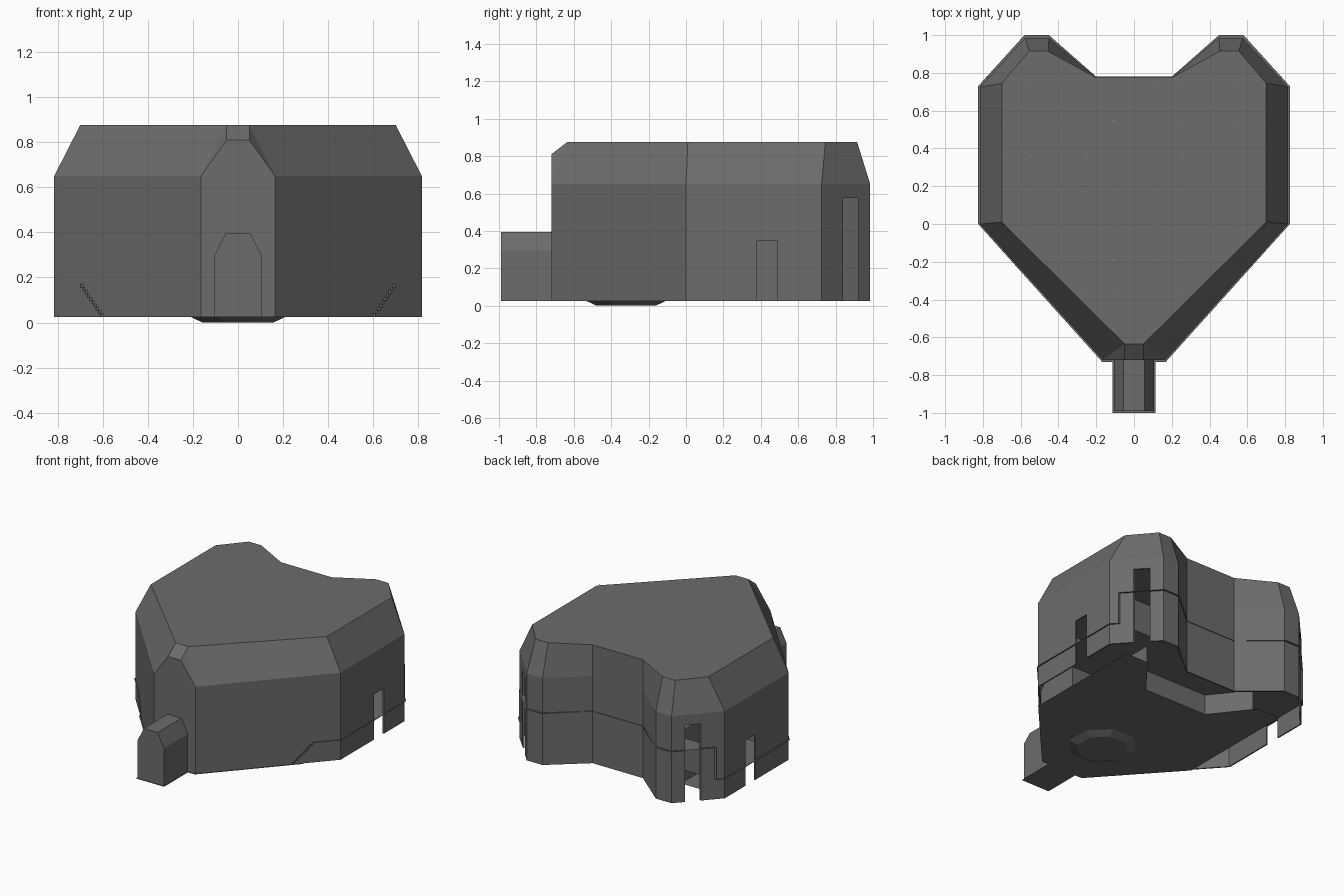
import bpy, bmesh, math, random
from mathutils import Matrix

cube = bpy.data.objects.get("Cube")
if cube:
    bpy.data.objects.remove(cube, do_unlink=True)


def material(name, r, g, b):
    mat = bpy.data.materials.new(name)
    mat.use_nodes = True
    mat.diffuse_color = (r, g, b, 1)
    mat.node_tree.nodes["Principled BSDF"].inputs["Base Color"].default_value = (r, g, b, 1)
    return mat


grey = material("concrete_grey", .15, .15, .15)
lamps = [material("lamp_green", .2, .5, .05), material("lamp_orange", .5, .22, .03),
         material("lamp_magenta", .4, .06, .3), material("lamp_teal", .04, .35, .35)]

BASE, SHOULDER, ROOF = 0.025, 0.65, 0.875
MID, HIGH = 0.17, 0.40


def finish(bm, name, recalc=True, mats=(grey,)):
    bmesh.ops.remove_doubles(bm, verts=bm.verts, dist=1e-5)
    if recalc:
        bmesh.ops.recalc_face_normals(bm, faces=bm.faces)
    mesh = bpy.data.meshes.new(name)
    bm.to_mesh(mesh)
    bm.free()
    for mat in mats:
        mesh.materials.append(mat)
    ob = bpy.data.objects.new(name, mesh)
    bpy.context.collection.objects.link(ob)
    return ob


def face(bm, pts):
    return bm.faces.new([bm.verts.new(p) for p in pts])


def mirrored(half):
    """Closed outline from its +x half, listed front to back."""
    return half + [(-x, y) for x, y in reversed(half)]


def apply_all(ob):
    bpy.context.view_layer.objects.active = ob
    for m in list(ob.modifiers):
        bpy.ops.object.modifier_apply(modifier=m.name)


# Heart-shaped shell: straight walls, then a sloped shoulder to a flat roof
wall = mirrored([(.165, -.72), (.815, 0), (.815, .725), (.575, .985), (.45, .985), (.2, .775)])
top = mirrored([(.05, -.635), (.7, .01), (.7, .745), (.555, .915), (.455, .915), (.2, .775)])
low = [(x, y, BASE) for x, y in wall]
mid = [(x, y, SHOULDER) for x, y in wall]
high = [(x, y, ROOF) for x, y in top]
bm = bmesh.new()
n = len(wall)
for i in range(n):
    j = (i + 1) % n
    face(bm, [low[i], low[j], mid[j], mid[i]])
    if i == n - 1:      # clipped prow at the front tip
        nose_r, nose_l = (.05, -.72, .81), (-.05, -.72, .81)
        face(bm, [mid[i], mid[j], nose_r, nose_l])
        face(bm, [nose_l, nose_r, high[j], high[i]])
        face(bm, [mid[j], high[j], nose_r])
        face(bm, [mid[i], nose_l, high[i]])
    else:
        face(bm, [mid[i], mid[j], high[j], high[i]])
face(bm, high)
shell = finish(bm, "outer_shell")
solid = shell.modifiers.new("thickness", 'SOLIDIFY')
solid.thickness, solid.offset = 0.01, -1

# Doorways through the side walls and the slanted rear walls
bm = bmesh.new()
doors = [(s, x0, x1, y0, y1, z) for s in (1, -1)
         for x0, x1, y0, y1, z in ((.7, 1, .38, .49, .35), (.58, .95, .84, .92, .575))]
for s, x0, x1, y0, y1, z in doors:
    m = Matrix.Translation((s * (x0 + x1) / 2, (y0 + y1) / 2, z / 2 - .1))
    m = m @ Matrix.Diagonal((x1 - x0, y1 - y0, z + .2, 1))
    bmesh.ops.create_cube(bm, size=1, matrix=m)
cutter = finish(bm, "doorway_cutter")
cutter.hide_render = True
cut = shell.modifiers.new("doorways", 'BOOLEAN')
cut.operation, cut.solver, cut.object = 'DIFFERENCE', 'EXACT', cutter
apply_all(shell)
bpy.data.objects.remove(cutter, do_unlink=True)

# Entrance porch with a chamfered roof
arch = [(-.105, BASE), (-.105, .295), (-.055, .395), (.055, .395), (.105, .295), (.105, BASE)]
bm = bmesh.new()
front, back = -.99, -.715
for (xa, za), (xb, zb) in zip(arch, arch[1:]):
    face(bm, [(xa, front, za), (xb, front, zb), (xb, back, zb), (xa, back, za)])
face(bm, [(x, front, z) for x, z in arch])
finish(bm, "entrance_porch")


# Stepped floor: thin sheet that pokes slightly through the walls
def half_width(y):
    if y < 0:
        return .825 + y * .9
    return .825 if y < .73 else .825 - (y - .73) * .92


steps = 10
profile = [(-.24, BASE)]
for k in range(steps):
    y = -.24 + .11 * k / steps
    z = BASE + (MID - BASE) * (k + 1) / steps
    profile += [(y, z), (y + .11 / steps, z)]
profile += [(0, MID), (.73, MID), (.775, MID), (.775, HIGH)]
bm = bmesh.new()
for (ya, za), (yb, zb) in zip(profile, profile[1:]):
    a, b = half_width(ya), half_width(yb)
    face(bm, [(-a, ya, za), (a, ya, za), (b, yb, zb), (-b, yb, zb)])
rear = mirrored([(.784, .775), (.58, 1), (.45, 1), (.2, .78)])
face(bm, [(x, y, HIGH) for x, y in rear])
finish(bm, "stepped_floor", recalc=False)

# Lower floor, stopping short of the side passages and the rear lobes
bm = bmesh.new()
lower = mirrored([(.113, -1), (.113, -.73), (.168, -.73), (.65, -.195),
                  (.65, .7), (.47, .7), (.25, .42)])
face(bm, [(x, y, BASE) for x, y in lower])
finish(bm, "lower_floor", recalc=False)

# Inner walls beside the passages and across the back
bm = bmesh.new()
inner = mirrored([(.65, -.17), (.65, .15), (.45, .15), (.45, .67), (.25, .42)])
for (xa, ya), (xb, yb) in zip(inner, inner[1:]):
    face(bm, [(xa, ya, BASE), (xb, yb, BASE), (xb, yb, HIGH), (xa, ya, HIGH)])
finish(bm, "inner_walls", recalc=False)

# Shallow octagonal basin under the front floor
bm = bmesh.new()
turn = Matrix.Translation((0, -.32, BASE / 2)) @ Matrix.Rotation(math.pi / 8, 4, 'Z')
bmesh.ops.create_cone(bm, cap_ends=True, segments=8, radius1=.17, radius2=.228,
                      depth=BASE, matrix=turn)
finish(bm, "floor_basin")

# Grid of tiny coloured lamps set in the roof
random.seed(4)
bm = bmesh.new()
size = .003
for row in range(8):
    y = .73 - row * .184
    reach = .7 if y > -.01 else .7 + y
    for x in (.11, .255, .4, .545, .69):
        if x > reach:
            continue
        for cx in (x, -x):
            lamp = face(bm, [(cx + dx * size, y + dy * size, ROOF + .001)
                             for dx, dy in ((-1, -1), (1, -1), (1, 1), (-1, 1))])
            lamp.material_index = random.randrange(len(lamps))
finish(bm, "roof_lamps", mats=lamps)
